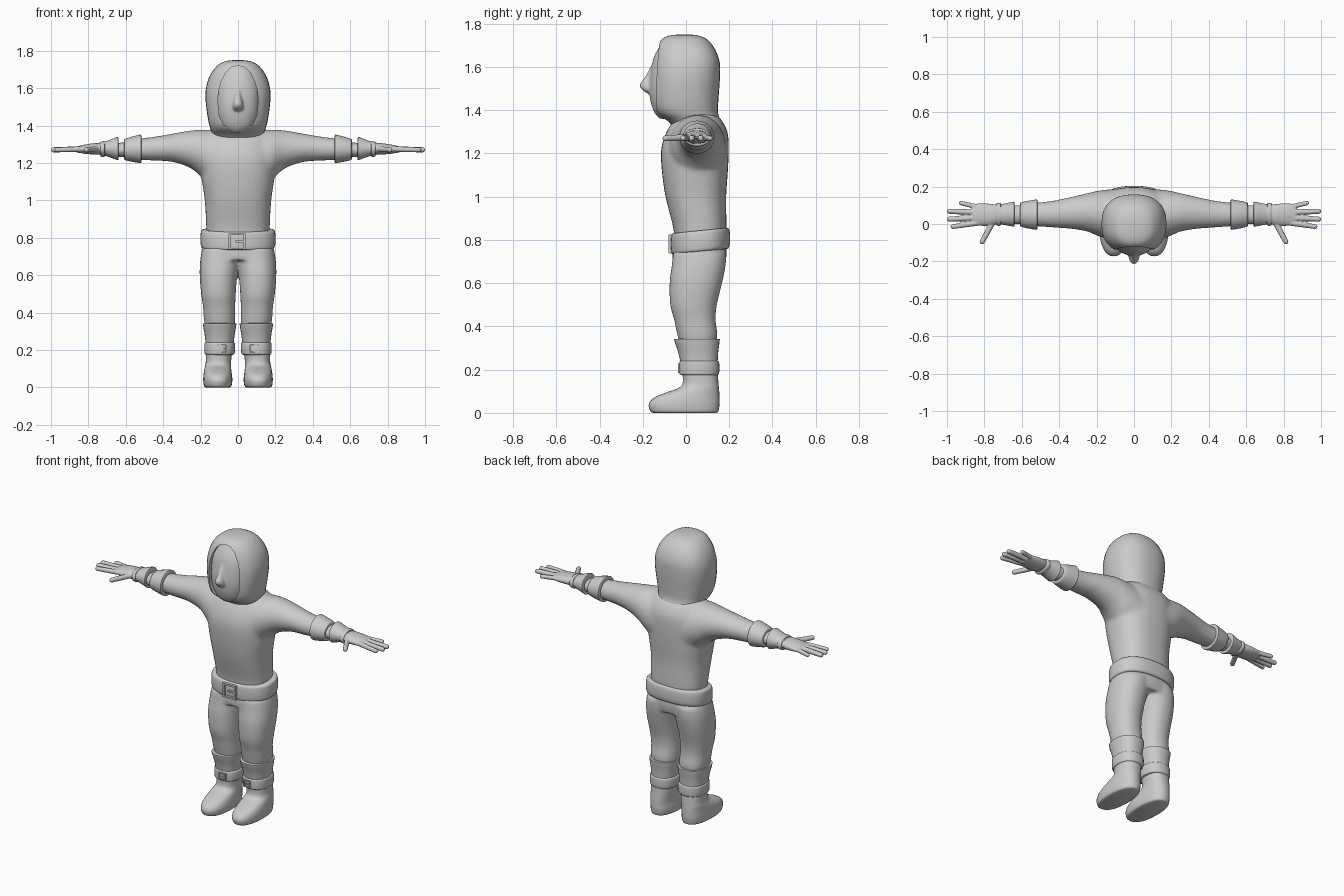
import bpy, bmesh, math
from mathutils import Vector, Matrix

cube = bpy.data.objects.get("Cube")
if cube:
    bpy.data.objects.remove(cube, do_unlink=True)

grey = bpy.data.materials.new("plain grey")
grey.use_nodes = True
COLOUR = (0.6, 0.6, 0.6, 1)
grey.diffuse_color = COLOUR
grey.node_tree.nodes["Principled BSDF"].inputs["Base Color"].default_value = COLOUR


def spline(rows, steps):
    """Smoothly fill in sections between the given ones."""
    rows = [Vector(r) for r in rows]
    out = []
    for i in range(len(rows) - 1):
        p, q = rows[i], rows[i + 1]
        before, after = rows[max(i - 1, 0)], rows[min(i + 2, len(rows) - 1)]
        for k in range(steps):
            t = k / steps
            m, n = (q - before) / 2, (after - p) / 2
            out.append(p * (2*t**3 - 3*t**2 + 1) + m * (t**3 - 2*t**2 + t)
                       + q * (3*t**2 - 2*t**3) + n * (t**3 - t**2))
    return out + [rows[-1]]


def loft(bm, rows, axis="z", power=2.0, side=1, steps=4, sides=32, tilt=0):
    """Rows are (position, low a, high a, low b, high b); a, b are x, y or y, z."""
    rings = []
    for t, a0, a1, b0, b1 in spline(rows, steps):
        ring = []
        for k in range(sides):
            ang = math.tau * k / sides
            c, s = math.cos(ang), math.sin(ang)
            a = (a0 + a1) / 2 + (a1 - a0) / 2 * math.copysign(abs(c) ** (2 / power), c)
            b = (b0 + b1) / 2 + (b1 - b0) / 2 * math.copysign(abs(s) ** (2 / power), s)
            co = (a * side, b, t + tilt * b) if axis == "z" else (t * side, a, b)
            ring.append(bm.verts.new(co))
        rings.append(ring)
    for r, q in zip(rings, rings[1:]):
        for k in range(sides):
            j = (k + 1) % sides
            bm.faces.new((r[k], r[j], q[j], q[k]))
    bm.faces.new(rings[0])
    bm.faces.new(rings[-1])


def finish(name, bm, voxel=0, smooth=6, cutter=None, angle=45):
    """Make the object, optionally fusing its shells or cutting it."""
    bmesh.ops.recalc_face_normals(bm, faces=bm.faces)
    mesh = bpy.data.meshes.new(name)
    bm.to_mesh(mesh)
    bm.free()
    ob = bpy.data.objects.new(name, mesh)
    bpy.context.collection.objects.link(ob)
    if voxel:
        mod = ob.modifiers.new("fuse", "REMESH")
        mod.mode, mod.voxel_size = "VOXEL", voxel
        mod = ob.modifiers.new("soften", "SMOOTH")
        mod.iterations = smooth
    if cutter:
        mod = ob.modifiers.new("cut", "BOOLEAN")
        mod.object, mod.operation, mod.solver = cutter, "DIFFERENCE", "EXACT"
    if ob.modifiers:
        graph = bpy.context.evaluated_depsgraph_get()
        ob.data = bpy.data.meshes.new_from_object(ob.evaluated_get(graph))
        ob.data.name = name
        ob.modifiers.clear()
    ob.data.materials.clear()
    ob.data.materials.append(grey)
    ob.data.shade_smooth()
    ob.data.set_sharp_from_angle(angle=math.radians(angle))
    return ob


def part(name, rows, **options):
    bm = bmesh.new()
    loft(bm, rows, **options)
    return finish(name, bm)


def box(bm, centre, size):
    mat = Matrix.Translation(centre) @ Matrix.Diagonal((*size, 1))
    bmesh.ops.create_cube(bm, size=1, matrix=mat)


def buckle(name, x, y, z, w, h, bar):
    """Rectangular frame with a centre prong."""
    bm = bmesh.new()
    for s in (-1, 1):
        box(bm, (x + s * (w - bar) / 2, y, z), (bar, bar * 2, h))
        box(bm, (x, y, z + s * (h - bar) / 2), (w, bar * 2, bar))
    box(bm, (x + w / 5, y, z), (w * 0.6, bar * 2, bar))
    finish(name, bm)


# Jacket: body and sleeves fused together
bm = bmesh.new()
loft(bm, [(0.77, -.165, .165, -.05, .18), (0.86, -.17, .17, -.06, .187),
          (1.0, -.178, .178, -.095, .186), (1.12, -.195, .195, -.112, .194),
          (1.22, -.2, .2, -.115, .198), (1.3, -.19, .19, -.09, .192),
          (1.36, -.16, .16, -.05, .16), (1.39, -.12, .12, -.01, .12)], power=2.4)
for s in (-1, 1):
    loft(bm, [(0.08, -.09, .19, 1.04, 1.375), (0.18, -.07, .18, 1.11, 1.378),
              (0.25, -.04, .165, 1.17, 1.374), (0.35, -.025, .142, 1.205, 1.357),
              (0.45, -.018, .122, 1.212, 1.34), (0.56, -.01, .112, 1.217, 1.328)],
         axis="x", side=s)
finish("jacket", bm, voxel=0.01, smooth=12)

# Trousers: hips and legs fused together
bm = bmesh.new()
loft(bm, [(0.68, -.198, .198, -.062, .18), (0.74, -.192, .192, -.062, .188),
          (0.82, -.17, .17, -.05, .18)], power=2.4)
for s in (-1, 1):
    loft(bm, [(0.3, .02, .17, -.025, .135), (0.36, .015, .182, -.04, .145),
              (0.43, .015, .187, -.055, .137), (0.5, .012, .197, -.073, .143),
              (0.6, .004, .205, -.076, .167), (0.68, -.01, .202, -.066, .183),
              (0.74, -.02, .192, -.06, .186)], side=s, power=2.2)
finish("trousers", bm, voxel=0.008, smooth=8)

# Belt, higher at the back
part("belt", [(0.74, -.165, .165, -.04, .18), (0.742, -.193, .193, -.064, .196),
              (0.765, -.2, .2, -.07, .203), (0.81, -.2, .2, -.07, .203),
              (0.834, -.193, .193, -.064, .196), (0.837, -.165, .165, -.04, .18)],
     power=2.4, tilt=0.1, sides=48)
buckle("belt_buckle", -.005, -.072, .78, .09, .088, .01)

# Hood with a cut face opening
outline = [(0, 1.72), (.035, 1.712), (.065, 1.685), (.09, 1.635), (.105, 1.58),
           (.107, 1.52), (.1, 1.45), (.078, 1.405), (.045, 1.387), (0, 1.383)]
outline += [(-x, z) for x, z in outline[-2:0:-1]]
bm = bmesh.new()
base = bm.faces.new([bm.verts.new((x, -.3, z)) for x, z in outline])
new = bmesh.ops.extrude_face_region(bm, geom=[base])["geom"]
bmesh.ops.translate(bm, vec=(0, .22, 0), verts=[v for v in new if isinstance(v, bmesh.types.BMVert)])
cutter = finish("face_opening_cutter", bm)
cutter.hide_render = True
bm = bmesh.new()
loft(bm, [(1.31, -.12, .12, -.045, .16), (1.35, -.135, .135, -.085, .158),
          (1.39, -.15, .15, -.14, .148), (1.45, -.163, .163, -.158, .15),
          (1.55, -.174, .174, -.158, .157), (1.62, -.167, .167, -.15, .156),
          (1.68, -.143, .143, -.137, .135), (1.725, -.105, .105, -.115, .1),
          (1.744, -.065, .065, -.08, .06), (1.75, -.02, .02, -.03, .02)], power=2.4)
finish("hood", bm, cutter=cutter)
bpy.data.objects.remove(cutter, do_unlink=True)

# Face and nose
bm = bmesh.new()
loft(bm, [(1.36, -.05, .05, -.12, 0), (1.39, -.085, .085, -.147, 0),
          (1.45, -.105, .105, -.166, 0), (1.52, -.112, .112, -.17, 0),
          (1.6, -.11, .11, -.16, 0), (1.66, -.095, .095, -.142, 0),
          (1.73, -.06, .06, -.1, 0)])
loft(bm, [(1.475, -.02, .02, -.175, -.12), (1.495, -.03, .03, -.204, -.12),
          (1.52, -.027, .027, -.214, -.12), (1.56, -.018, .018, -.186, -.12),
          (1.62, -.012, .012, -.155, -.12)])
finish("face", bm, voxel=0.006, smooth=5)

# Fingers: root and tip as (x, y), and thickness
fingers = {"index": ((.84, .005), (.968, -.014), .013),
           "middle": ((.84, .033), (.987, .026), .014),
           "ring": ((.84, .062), (.987, .068), .014),
           "little": ((.83, .09), (.925, .112), .012),
           "thumb": ((.755, .01), (.812, -.095), .014)}

for s, side in ((1, "left"), (-1, "right")):
    # Sleeve cuff, wrist and glove gauntlet
    part(side + "_sleeve_cuff", [
        (.515, 0, .1, 1.23, 1.32), (.517, -.026, .128, 1.202, 1.347),
        (.53, -.03, .13, 1.2, 1.35), (.6, -.016, .117, 1.214, 1.33),
        (.608, -.006, .107, 1.225, 1.32)], axis="x", side=s)
    part(side + "_wrist", [(.59, 0, .1, 1.23, 1.31), (.68, .002, .098, 1.235, 1.305)],
         axis="x", side=s)
    part(side + "_gauntlet", [
        (.638, .01, .1, 1.235, 1.315), (.64, -.012, .117, 1.216, 1.334),
        (.65, -.013, .118, 1.217, 1.337), (.7, -.004, .108, 1.235, 1.318),
        (.74, 0, .103, 1.243, 1.308)], axis="x", side=s)
    part(side + "_glove_strap", [
        (.712, .01, .095, 1.25, 1.3), (.714, -.008, .112, 1.233, 1.316),
        (.734, -.007, .111, 1.235, 1.313), (.736, .01, .095, 1.25, 1.3)], axis="x", side=s)
    # Hand: palm and fingers fused together
    bm = bmesh.new()
    loft(bm, [(.7, .01, .095, 1.25, 1.303), (.76, -.008, .107, 1.245, 1.306),
              (.82, -.01, .11, 1.249, 1.298), (.865, -.006, .105, 1.257, 1.288)],
         axis="x", side=s)
    for root, tip, r in fingers.values():
        a, b = Vector((root[0] * s, root[1], 1.274)), Vector((tip[0] * s, tip[1], 1.27))
        turn = (b - a).to_track_quat("Z", "Y").to_matrix().to_4x4()
        length = (b - a).length
        bmesh.ops.create_cone(bm, cap_ends=True, segments=16, radius1=r * 1.15, radius2=r,
                              depth=length, matrix=Matrix.Translation((a + b) / 2) @ turn)
        bmesh.ops.create_uvsphere(bm, u_segments=16, v_segments=10, radius=r,
                                  matrix=Matrix.Translation(b))
    finish(side + "_hand", bm, voxel=0.004, smooth=4)

    # Boot, strap and flared cuff
    part(side + "_boot", [
        (0, .045, .172, -.15, .14), (.008, .035, .182, -.165, .15),
        (.04, .03, .186, -.172, .155), (.07, .033, .184, -.148, .155),
        (.095, .036, .18, -.09, .154), (.115, .038, .176, -.035, .152),
        (.14, .037, .172, -.015, .15), (.2, .03, .172, -.018, .145)],
        side=s, power=2.3)
    part(side + "_boot_strap", [
        (.174, .04, .15, 0, .13), (.176, .022, .174, -.026, .148),
        (.19, .017, .179, -.031, .154), (.225, .015, .18, -.031, .154),
        (.24, .02, .176, -.026, .15), (.242, .04, .15, 0, .13)], side=s, power=2.3)
    part(side + "_boot_cuff", [
        (.225, .025, .172, -.024, .146), (.28, .018, .178, -.036, .149),
        (.335, .009, .187, -.054, .156), (.342, .013, .183, -.05, .152),
        (.343, .04, .16, -.02, .13)], side=s, power=2.3)
    buckle(side + "_boot_buckle", .085 * s, -.032, .207, .047, .043, .006)
